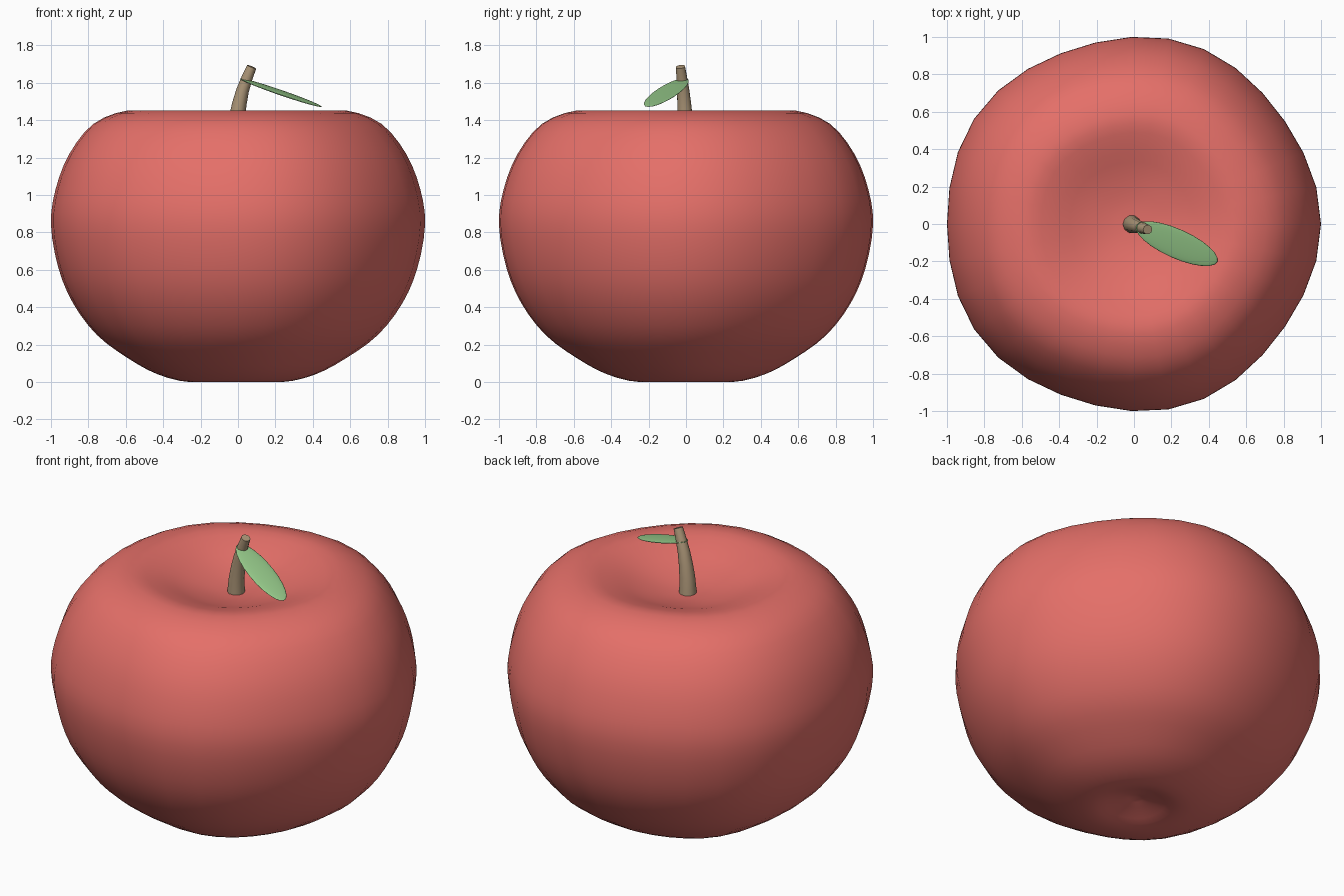
import bpy, bmesh, math
from mathutils import Vector, Euler

if "Cube" in bpy.data.objects:
    bpy.data.objects.remove(bpy.data.objects["Cube"])


def material(name, color):
    m = bpy.data.materials.new(name)
    m.diffuse_color = (*color, 1)
    m.use_nodes = True
    m.node_tree.nodes["Principled BSDF"].inputs["Base Color"].default_value = m.diffuse_color
    return m


def finish(name, bm, mat, angle=180):
    bmesh.ops.recalc_face_normals(bm, faces=bm.faces)
    me = bpy.data.meshes.new(name)
    bm.to_mesh(me)
    bm.free()
    me.materials.append(mat)
    ob = bpy.data.objects.new(name, me)
    bpy.context.collection.objects.link(ob)
    bpy.ops.object.select_all(action='DESELECT')
    ob.select_set(True)
    bpy.context.view_layer.objects.active = ob
    bpy.ops.object.shade_smooth_by_angle(angle=math.radians(angle))
    return ob


def smooth_path(pts, steps):
    """Catmull-Rom curve through the points."""
    p = [Vector(q) for q in pts]
    p = [2 * p[0] - p[1]] + p + [2 * p[-1] - p[-2]]
    out = []
    for a, b, c, d in zip(p, p[1:], p[2:], p[3:]):
        for i in range(steps):
            t = i / steps
            out.append(0.5 * (2 * b + (c - a) * t + (2 * a - 5 * b + 4 * c - d) * t * t
                              + (3 * b - a - 3 * c + d) * t ** 3))
    return out + [p[-2]]


def skin(bm, rings):
    for a, b in zip(rings, rings[1:]):
        for i in range(len(a)):
            j = (i + 1) % len(a)
            bm.faces.new((a[i], a[j], b[j], b[i]))


def fan(bm, ring, co):
    c = bm.verts.new(co)
    for i in range(len(ring)):
        bm.faces.new((ring[i], ring[(i + 1) % len(ring)], c))


red = material("skin_red", (0.78, 0.16, 0.14))
brown = material("stem_brown", (0.42, 0.31, 0.19))
green = material("leaf_green", (0.30, 0.58, 0.25))

# Apple body: lathed profile with five faint lobes and a dimple at each end
profile = [(0, 0.06), (0.12, 0.03), (0.25, 0), (0.42, 0.04), (0.58, 0.125), (0.75, 0.25),
           (0.88, 0.42), (0.96, 0.61), (1, 0.84), (0.975, 1.03), (0.9, 1.22),
           (0.77, 1.38), (0.59, 1.45), (0.44, 1.425), (0.28, 1.37), (0.13, 1.335), (0, 1.325)]
LOBE, SIDES = 0.013, 32
path = smooth_path(profile, 3)
bm = bmesh.new()
rings = []
for r, z in path[1:-1]:
    ring = []
    for i in range(SIDES):
        a = math.tau * i / SIDES
        k = r * (1 + LOBE * math.cos(5 * a))
        ring.append(bm.verts.new((k * math.cos(a) - LOBE, k * math.sin(a), max(z, 0))))
    rings.append(ring)
skin(bm, rings)
fan(bm, rings[0], (-LOBE, 0, path[0].y))
fan(bm, rings[-1], (-LOBE, 0, path[-1].y))
finish("apple_body", bm, red)

# Stem: bent tapering tube
stem = [(-0.013, 0, 1.29, 0.05), (-0.004, -0.006, 1.42, 0.043),
        (0.025, -0.015, 1.56, 0.034), (0.073, -0.03, 1.685, 0.026)]
pts = smooth_path(stem, 2)
bm = bmesh.new()
rings = []
for i, p in enumerate(pts):
    d = (pts[min(i + 1, len(pts) - 1)] - pts[max(i - 1, 0)]).to_3d()
    q = Vector((0, 0, 1)).rotation_difference(d)
    rings.append([bm.verts.new(p.to_3d() + q @ Vector((p.w * math.cos(a), p.w * math.sin(a), 0)))
                  for a in (math.tau * k / 10 for k in range(10))])
skin(bm, rings)
bm.faces.new(rings[0])
bm.faces.new(rings[-1])
finish("stem", bm, brown, 45)

# Leaf: flattened ellipsoid drooping from the stem
bm = bmesh.new()
bmesh.ops.create_uvsphere(bm, u_segments=24, v_segments=12, radius=1)
leaf = finish("leaf", bm, green)
leaf.scale = (0.25, 0.078, 0.01)
leaf.rotation_euler = Euler((0, 0.31, -0.42))
leaf.location = (0.228, -0.105, 1.547)
